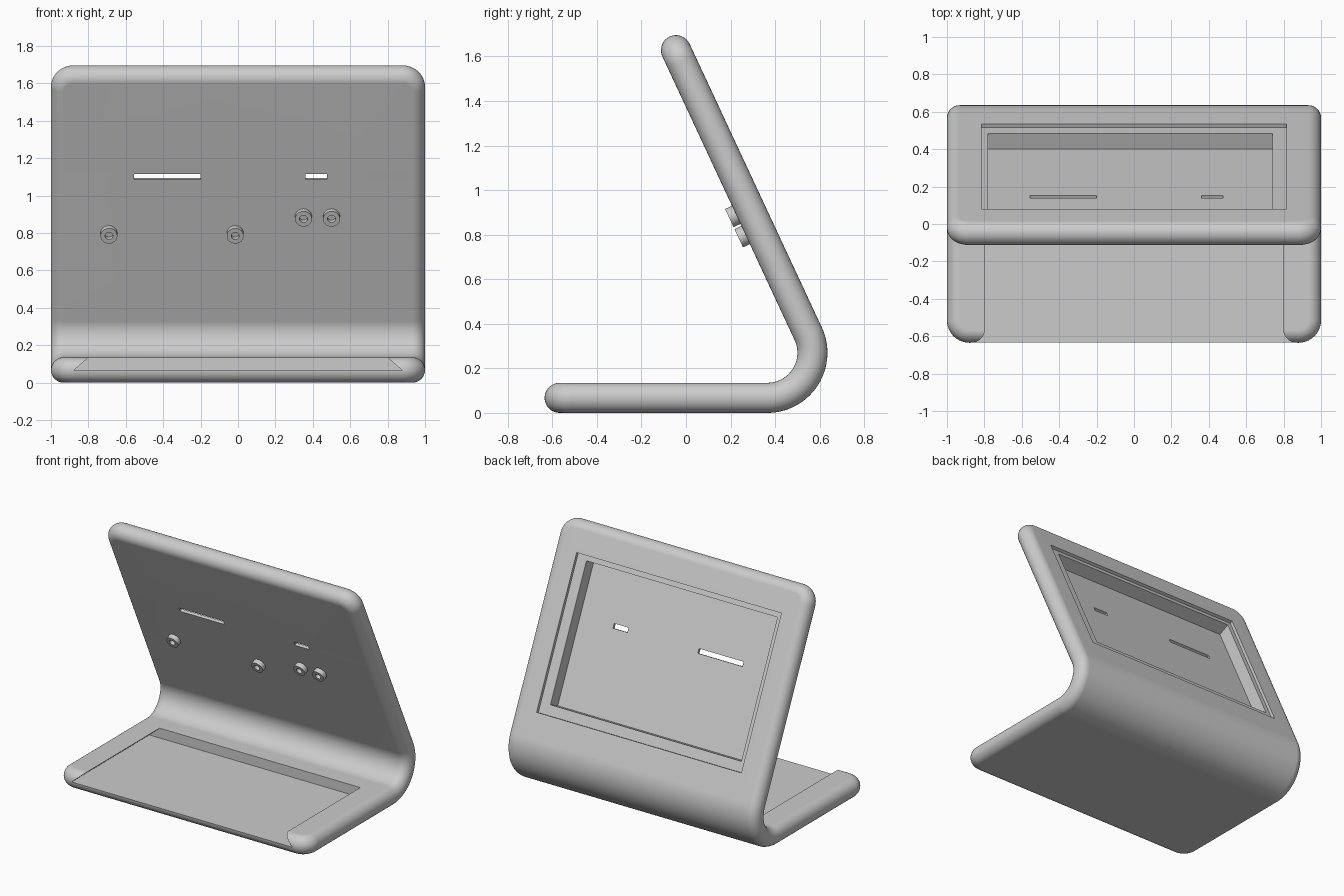
import bpy, bmesh, math
from mathutils import Matrix, Vector

cube = bpy.data.objects.get("Cube")
if cube:
    bpy.data.objects.remove(cube)

HALF = 0.0675                    # half of the sheet thickness
MID = 0.2025                     # bend radius at mid thickness
TURN = math.radians(115)
FRONT, BEND_Y, BEND_Z = -0.635, 0.365, 0.27
BASE_LEN = BEND_Y - FRONT
ARC_LEN = MID * TURN
LENGTH = BASE_LEN + ARC_LEN + 1.472
CORNER = 0.12

# Panel frame: local x sideways, y up the slope, z out of the front
PANEL = Matrix.Translation((0, BEND_Y + MID * math.sin(TURN), BEND_Z - MID * math.cos(TURN))) \
    @ Matrix.Rotation(TURN, 4, 'X')
AXES = PANEL.to_3x3()
TO_PANEL = PANEL.inverted()

grey = bpy.data.materials.new("light grey")
grey.use_nodes = True
COLOUR = (0.6, 0.6, 0.6, 1)
grey.diffuse_color = COLOUR
grey.node_tree.nodes["Principled BSDF"].inputs["Base Color"].default_value = COLOUR


def make_object(name, bm):
    bmesh.ops.recalc_face_normals(bm, faces=bm.faces)
    mesh = bpy.data.meshes.new(name)
    bm.to_mesh(mesh)
    bm.free()
    mesh.materials.append(grey)
    obj = bpy.data.objects.new(name, mesh)
    bpy.context.collection.objects.link(obj)
    return obj


def activate(obj):
    bpy.ops.object.select_all(action='DESELECT')
    obj.select_set(True)
    bpy.context.view_layer.objects.active = obj


def outline(inset, z, steps=10):
    """Rounded rectangle of the unrolled sheet, moved inward by inset."""
    points = []
    corners = [(1, LENGTH), (-1, LENGTH), (-1, 0), (1, 0)]
    for q, (cx, cy) in enumerate(corners):
        cx -= math.copysign(CORNER, cx)
        cy += CORNER if cy == 0 else -CORNER
        for i in range(steps + 1):
            a = math.pi / 2 * (q + i / steps)
            r = CORNER - inset
            points.append((cx + r * math.cos(a), cy + r * math.sin(a), z))
    return points


def bend(p):
    """Roll the flat sheet into base, bend and sloping panel."""
    x, u, z = p
    if u <= BASE_LEN:
        return Vector((x, u + FRONT, z + HALF))
    if u >= BASE_LEN + ARC_LEN:
        return PANEL @ Vector((x, u - BASE_LEN - ARC_LEN, z))
    t = (u - BASE_LEN) / MID
    return Vector((x, BEND_Y + (MID - z) * math.sin(t), BEND_Z - (MID - z) * math.cos(t)))


def panel_faces(bm, level, rect=(-1, 1, 0, 1.5)):
    """Flat panel faces at a local height whose centre lies in the rectangle."""
    bm.normal_update()
    x0, x1, s0, s1 = rect
    found = []
    for f in bm.faces:
        c = TO_PANEL @ f.calc_center_median()
        if (abs(c.z - level) < 0.0003 and x0 < c.x < x1 and s0 < c.y < s1
                and abs(f.normal.dot(AXES.col[2])) > 0.9995):
            found.append(f)
    return found


def score(bm, level, rect):
    """Cut the outline of a rectangle into the panel faces at one height."""
    for i, value in enumerate(rect):
        axis = i // 2
        local = Vector((0, 0, level))
        local[axis] = value
        faces = panel_faces(bm, level)
        edges = {e for f in faces for e in f.edges}
        verts = {v for f in faces for v in f.verts}
        bmesh.ops.bisect_plane(bm, geom=list(verts) + list(edges) + faces,
                               plane_co=PANEL @ local, plane_no=AXES.col[axis])
    return panel_faces(bm, level, rect)


def sink(bm, level, new_level, rect):
    """Push a rectangle of the panel inward."""
    faces = score(bm, level, rect)
    new = bmesh.ops.extrude_face_region(bm, geom=faces)["geom"]
    bmesh.ops.translate(bm, vec=AXES.col[2] * (new_level - level),
                        verts=[g for g in new if isinstance(g, bmesh.types.BMVert)])
    left = [f for f in faces if f.is_valid]
    if left:
        bmesh.ops.delete(bm, geom=left, context='FACES')


# Stand body: flat sheet with fully rounded rim, sliced, then bent
bm = bmesh.new()
rings = []
RIM = 16
for k in range(RIM + 1):
    a = math.pi * (k / RIM - 0.5)
    rings.append([bm.verts.new(p) for p in outline(HALF * (1 - math.cos(a)), HALF * math.sin(a))])
for lower, upper in zip(rings, rings[1:]):
    for i in range(len(lower)):
        j = (i + 1) % len(lower)
        bm.faces.new((lower[i], lower[j], upper[j], upper[i]))
bm.faces.new(rings[0])
bm.faces.new(rings[-1])
SLICES = 28
for i in range(SLICES + 1):
    bmesh.ops.bisect_plane(bm, geom=bm.verts[:] + bm.edges[:] + bm.faces[:],
                           plane_co=(0, BASE_LEN + ARC_LEN * i / SLICES, 0), plane_no=(0, 1, 0))
for v in bm.verts:
    v.co = bend(v.co)
body = make_object("stand_body", bm)

# Dovetailed tray in the base, open at the front
bm = bmesh.new()
profile = [(-0.88, 0.064), (0.88, 0.064), (0.724, 0.2), (-0.724, 0.2)]
face = bm.faces.new([bm.verts.new((x, -0.8, z)) for x, z in profile])
new = bmesh.ops.extrude_face_region(bm, geom=[face])["geom"]
bmesh.ops.translate(bm, vec=(0, 1.05, 0), verts=[g for g in new if isinstance(g, bmesh.types.BMVert)])
cutter = make_object("tray_cutter", bm)
activate(body)
tray = body.modifiers.new("tray", 'BOOLEAN')
tray.operation, tray.solver, tray.object = 'DIFFERENCE', 'EXACT', cutter
bpy.ops.object.modifier_apply(modifier=tray.name)
bpy.data.objects.remove(cutter)

# Stepped screen pocket in the back of the panel
LEDGE, FLOOR = -HALF + 0.022, HALF - 0.02
bm = bmesh.new()
bm.from_mesh(body.data)
sink(bm, -HALF, LEDGE, (-0.815, 0.815, 0.177, 1.253))
sink(bm, LEDGE, FLOOR, (-0.78, 0.74, 0.248, 1.218))

# Slots through the thin panel wall
for x0, x1 in ((-0.555, -0.2), (0.36, 0.475)):
    rect = (x0, x1, 0.837, 0.869)
    openings = score(bm, HALF, rect) + score(bm, FLOOR, rect)
    rims = [e for f in openings for e in f.edges]
    bmesh.ops.delete(bm, geom=openings, context='FACES_ONLY')
    bmesh.ops.bridge_loops(bm, edges=rims)
bm.to_mesh(body.data)
bm.free()

activate(body)
bpy.ops.object.shade_smooth_by_angle(angle=math.radians(30))
weighted = body.modifiers.new("weighted normals", 'WEIGHTED_NORMAL')
weighted.keep_sharp = True


# Hollow standoffs on the front of the panel
def standoff(name, x, s, outer=0.045, inner=0.021, sides=32):
    bm = bmesh.new()
    section = [(0, 0.002), (inner, 0.002), (inner, 0.034), (outer, 0.034), (outer, -0.006), (0, -0.006)]
    verts = [bm.verts.new((r, 0, z)) for r, z in section]
    edges = [bm.edges.new(pair) for pair in zip(verts, verts[1:])]
    bmesh.ops.spin(bm, geom=verts + edges, cent=(0, 0, 0), axis=(0, 0, 1),
                   angle=math.tau, steps=sides)
    bmesh.ops.remove_doubles(bm, verts=bm.verts, dist=0.0001)
    bm.transform(PANEL @ Matrix.Translation((x, s, HALF)))
    obj = make_object(name, bm)
    activate(obj)
    bpy.ops.object.shade_smooth_by_angle(angle=math.radians(30))


for i, (x, s) in enumerate([(-0.69, 0.52), (-0.015, 0.52), (0.35, 0.62), (0.5, 0.62)]):
    standoff(f"standoff_{i + 1}", x, s)
